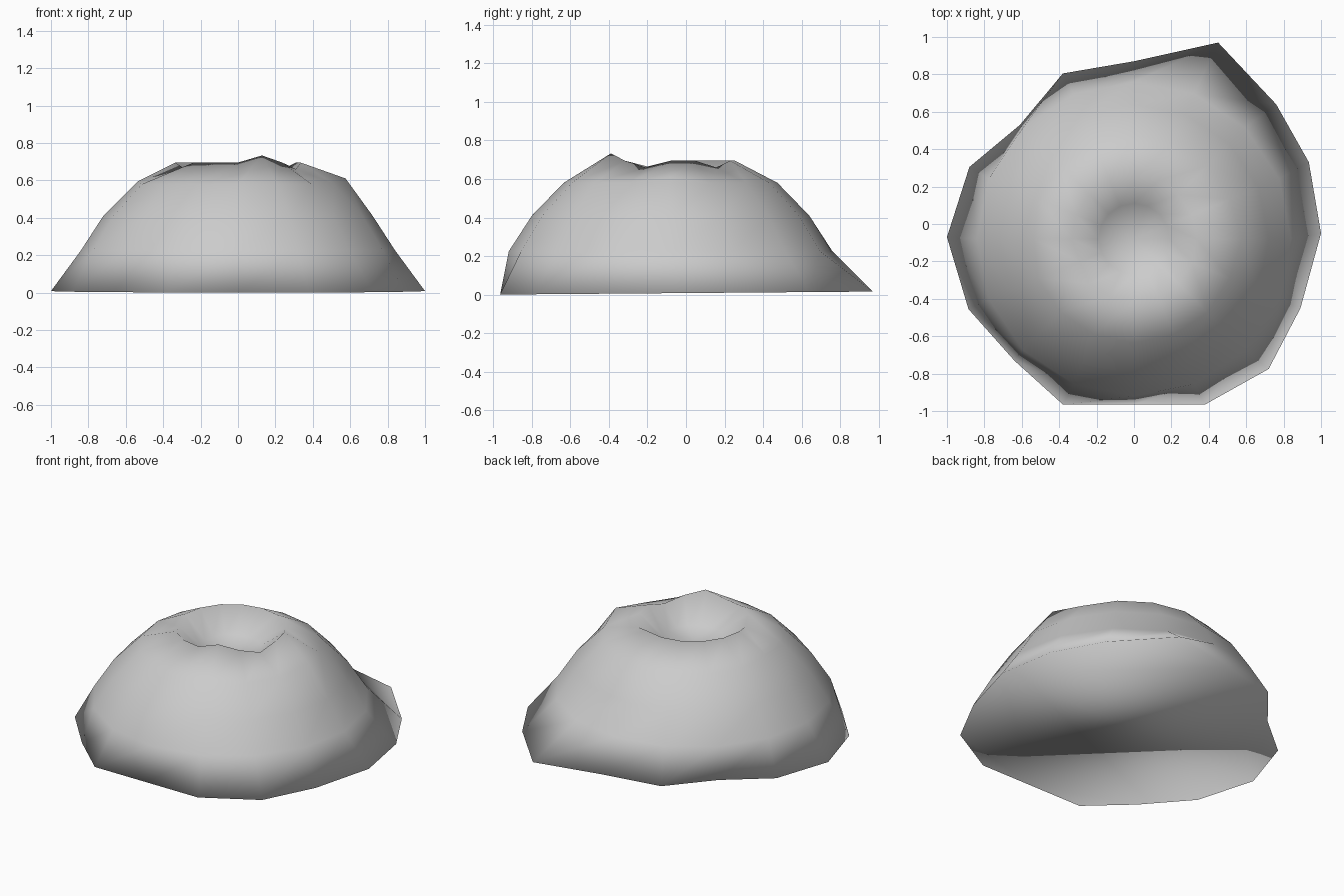
import bpy, bmesh, math

if "Cube" in bpy.data.objects:
    bpy.data.objects.remove(bpy.data.objects["Cube"])

SEG = 16
CY = -0.08

# Irregular foot outline, anticlockwise from +x
foot = [(1.0, -.05), (.935, .33), (.76, .64), (.45, .97), (0, .87), (-.38, .805),
        (-.61, .53), (-.88, .305), (-1.0, -.07), (-.885, -.455), (-.64, -.73),
        (-.38, -.965), (0, -.965), (.38, -.965), (.72, -.775), (.89, -.45)]

# Rings above the foot: radius, height
profile = [(.84, .225), (.72, .41), (.555, .58), (.335, .695), (.19, .56)]

# Bumps: (ring, segment) -> change in radius, height
bumps = {(2, 0): (.02, .03), (2, 8): (-.02, .015), (3, 13): (.0, .038),
         (3, 15): (.0, -.035), (3, 2): (.0, -.035), (3, 9): (-.02, -.03)}

bm = bmesh.new()
rings = [[bm.verts.new((x, y, .008 + .008 * y)) for x, y in foot]]
for i, (r, z) in enumerate(profile):
    ring = []
    for s in range(SEG):
        dr, dz = bumps.get((i, s), (0, 0))
        a = 2 * math.pi * s / SEG
        ring.append(bm.verts.new(((r + dr) * math.cos(a),
                                  CY + (r + dr) * math.sin(a), z + dz)))
    rings.append(ring)

# Slopes and crater wall
for lo, hi in zip(rings, rings[1:]):
    for s in range(SEG):
        t = (s + 1) % SEG
        bm.faces.new((lo[s], lo[t], hi[t], hi[s]))

# Crater floor and closed underside
centre = bm.verts.new((0, CY, .52))
for s in range(SEG):
    bm.faces.new((rings[-1][s], rings[-1][(s + 1) % SEG], centre))
bm.faces.new(list(reversed(rings[0])))

for f in bm.faces:
    f.smooth = True
mesh = bpy.data.meshes.new("crater_mound")
bm.to_mesh(mesh)
bm.free()
bpy.context.collection.objects.link(bpy.data.objects.new("crater_mound", mesh))
